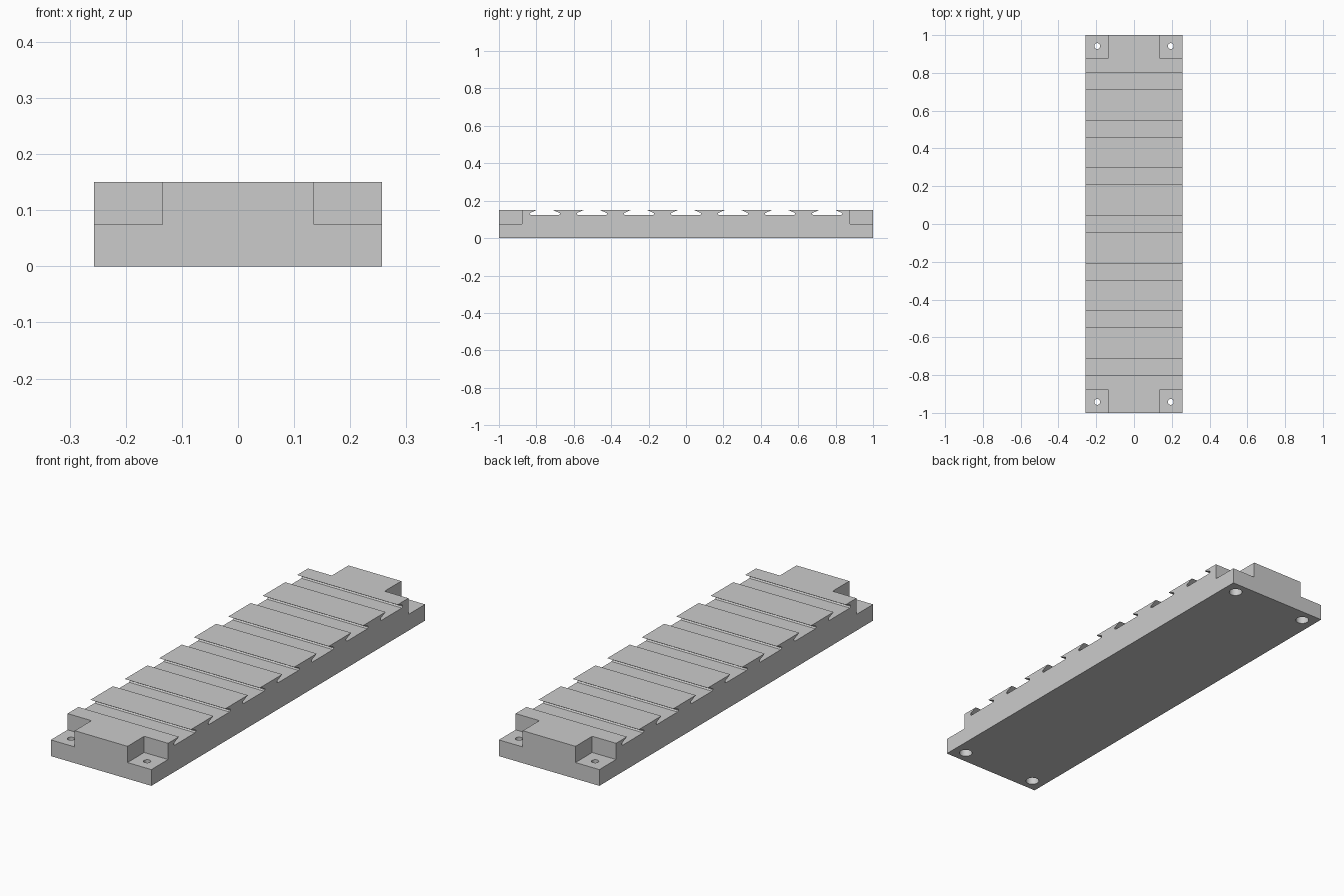
import bpy, bmesh
from mathutils import Vector

cube = bpy.data.objects.get("Cube")
if cube:
    bpy.data.objects.remove(cube, do_unlink=True)

HALF_W, HALF_L, HEIGHT = 0.257, 1.0, 0.15
PITCH, GROOVES = 0.2517, 7

grey = bpy.data.materials.new("light grey")
grey.use_nodes = True
grey.diffuse_color = (0.6, 0.6, 0.6, 1)
grey.node_tree.nodes["Principled BSDF"].inputs["Base Color"].default_value = (0.6, 0.6, 0.6, 1)


def make_object(name, bm):
    bmesh.ops.recalc_face_normals(bm, faces=bm.faces[:])
    mesh = bpy.data.meshes.new(name)
    bm.to_mesh(mesh)
    bm.free()
    mesh.materials.append(grey)
    obj = bpy.data.objects.new(name, mesh)
    bpy.context.collection.objects.link(obj)
    return obj


def box(name, low, high):
    bm = bmesh.new()
    bmesh.ops.create_cube(bm, size=1)
    low, high = Vector(low), Vector(high)
    for v in bm.verts:
        v.co = (low + high) / 2 + v.co * (high - low)
    return make_object(name, bm)


def cylinder(name, x, y, radius, bottom, top):
    bm = bmesh.new()
    bmesh.ops.create_cone(bm, cap_ends=True, segments=32, radius1=radius,
                          radius2=radius, depth=top - bottom)
    bmesh.ops.translate(bm, verts=bm.verts[:], vec=(x, y, (bottom + top) / 2))
    return make_object(name, bm)


# Side profile with undercut dovetail grooves across the top
half_groove = [(0.0435, HEIGHT), (0.08, 0.134), (0.081, 0.128), (0.075, 0.123)]
profile = [(-HALF_L, 0), (-HALF_L, HEIGHT)]
for i in range(GROOVES):
    centre = (i - (GROOVES - 1) / 2) * PITCH
    profile += [(centre - dy, z) for dy, z in half_groove]
    profile += [(centre + dy, z) for dy, z in reversed(half_groove)]
profile += [(HALF_L, HEIGHT), (HALF_L, 0)]

bm = bmesh.new()
side = bm.faces.new([bm.verts.new((-HALF_W, y, z)) for y, z in profile])
ext = bmesh.ops.extrude_face_region(bm, geom=[side])
bmesh.ops.translate(bm, vec=(2 * HALF_W, 0, 0),
                    verts=[g for g in ext["geom"] if isinstance(g, bmesh.types.BMVert)])
rail = make_object("grooved_rail", bm)

# Corner notches, screw holes and counterbores from below
cutters = []
for sx in (-1, 1):
    for sy in (-1, 1):
        xs = sorted((sx * 0.135, sx * 0.3))
        ys = sorted((sy * 0.878, sy * 1.1))
        cutters.append(box("corner_notch", (xs[0], ys[0], 0.075), (xs[1], ys[1], 0.2)))
        x, y = sx * 0.195, sy * 0.942
        cutters.append(cylinder("screw_hole", x, y, 0.0155, -0.02, 0.1))
        cutters.append(cylinder("counterbore", x, y, 0.029, -0.03, 0.045))

bpy.context.view_layer.objects.active = rail
rail.select_set(True)
for cutter in cutters:
    cutter.hide_render = True
    mod = rail.modifiers.new("cut", "BOOLEAN")
    mod.operation = "DIFFERENCE"
    mod.solver = "EXACT"
    mod.object = cutter
    bpy.ops.object.modifier_apply(modifier=mod.name)
    bpy.data.objects.remove(cutter, do_unlink=True)

bpy.ops.object.shade_smooth_by_angle(angle=0.35)
